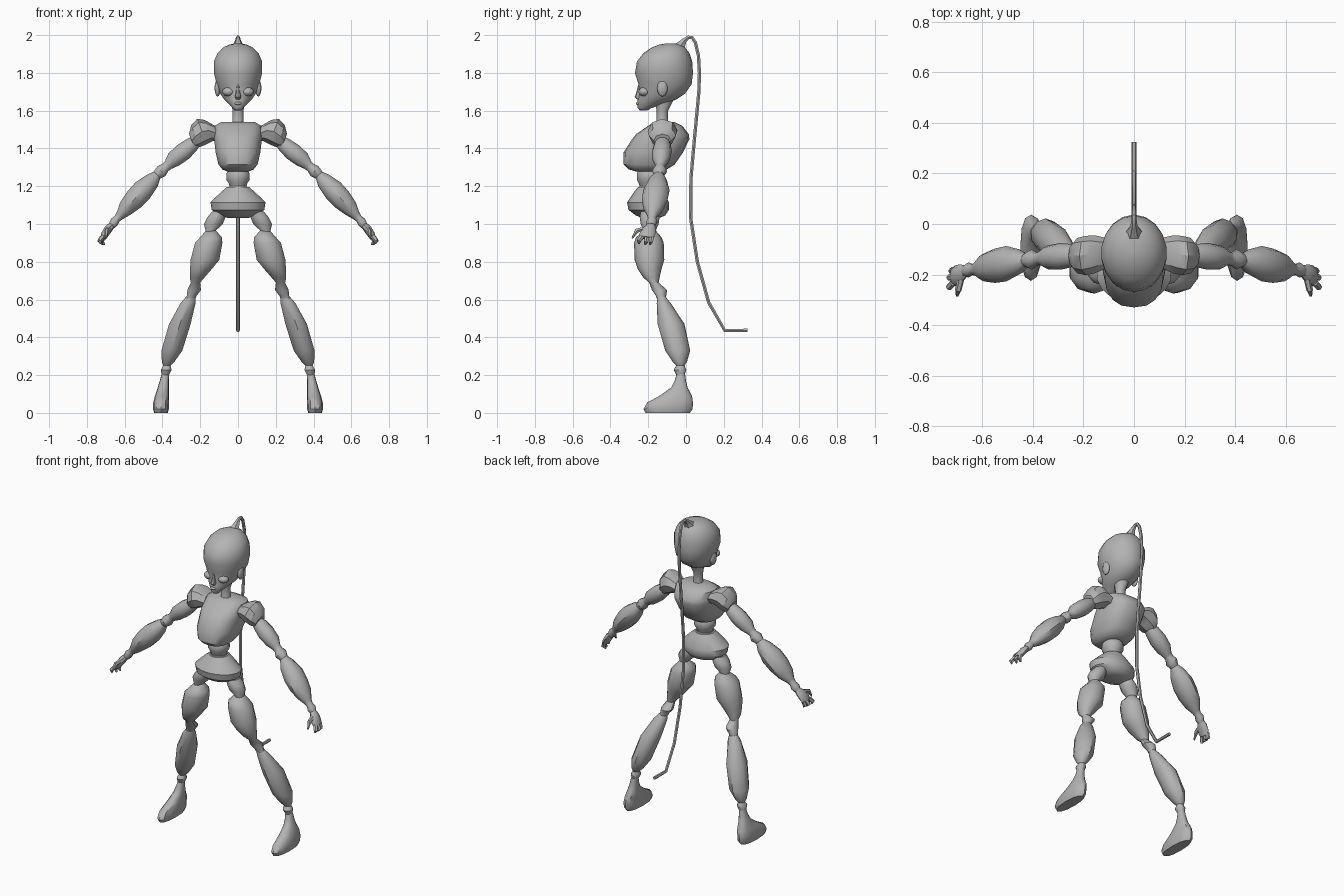
import bpy, bmesh, math
from mathutils import Vector

grey = bpy.data.materials.new("plain_grey")
grey.diffuse_color = (0.45, 0.45, 0.45, 1)


def finish(name, bm, mirror=False, angle=40):
    """Turn a bmesh into a shaded object, mirrored across x when paired."""
    bmesh.ops.recalc_face_normals(bm, faces=bm.faces[:])
    me = bpy.data.meshes.new(name)
    bm.to_mesh(me)
    bm.free()
    me.materials.append(grey)
    me.shade_smooth()
    me.set_sharp_from_angle(angle=math.radians(angle))
    ob = bpy.data.objects.new(name, me)
    bpy.context.collection.objects.link(ob)
    if mirror:
        ob.modifiers.new("mirror", 'MIRROR').use_mirror_merge = False
    return ob


def loft(name, rings, axis=(0, 0, 1), ref=(0, 1, 0), sides=10, power=1.0,
         mirror=False, angle=40):
    """Rings are (x, y, z, radius along ref, radius across), capped at the ends."""
    n = Vector(axis).normalized()
    u = Vector(ref)
    u = (u - n * u.dot(n)).normalized()
    v = n.cross(u)
    bm = bmesh.new()
    loops = []
    for x, y, z, ru, rv in rings:
        loop = []
        for i in range(sides):
            a = 2 * math.pi * i / sides
            c, s = math.cos(a), math.sin(a)
            c = math.copysign(abs(c) ** power, c)
            s = math.copysign(abs(s) ** power, s)
            loop.append(bm.verts.new(Vector((x, y, z)) + u * ru * c + v * rv * s))
        loops.append(loop)
    for a, b in zip(loops, loops[1:]):
        for i in range(sides):
            j = (i + 1) % sides
            bm.faces.new((a[i], a[j], b[j], b[i]))
    bm.faces.new(loops[0])
    bm.faces.new(loops[-1])
    return finish(name, bm, mirror, angle)


def slices(name, rows, **kw):
    """Rows are (z, front y, back y, half width, centre x)."""
    rings = [(r[4] if len(r) > 4 else 0, (r[1] + r[2]) / 2, r[0],
              (r[2] - r[1]) / 2, r[3]) for r in rows]
    return loft(name, rings, **kw)


def blob(name, centre, radii, mirror=False):
    bm = bmesh.new()
    bmesh.ops.create_uvsphere(bm, u_segments=12, v_segments=8, radius=1)
    for v in bm.verts:
        v.co = Vector(centre) + Vector(a * b for a, b in zip(v.co, radii))
    return finish(name, bm, mirror, 60)


# Head and face
slices("head", [
    (1.602, -.245, -.205, .018), (1.615, -.257, -.18, .03), (1.64, -.257, -.10, .055),
    (1.66, -.255, -.05, .075), (1.69, -.25, -.005, .095), (1.74, -.252, .03, .115),
    (1.80, -.27, .037, .13), (1.86, -.26, .033, .13), (1.905, -.225, .018, .11),
    (1.935, -.18, -.005, .08), (1.95, -.14, -.03, .045), (1.955, -.11, -.05, .02)],
    sides=18, angle=70)
blob("eye", (.05, -.222, 1.70), (.034, .03, .024), True)
blob("ear", (.108, -.125, 1.72), (.016, .028, .045), True)
blob("lips", (0, -.25, 1.638), (.02, .016, .009))
slices("nose", [(1.66, -.258, -.23, .014), (1.672, -.272, -.23, .017),
                (1.70, -.262, -.23, .011), (1.735, -.254, -.23, .008)], sides=8)
slices("neck", [(1.50, -.17, -.085, .045), (1.54, -.155, -.095, .03),
                (1.60, -.155, -.095, .03), (1.67, -.17, -.06, .045)])

# Trunk
slices("chest", [
    (1.278, -.265, -.13, .06), (1.29, -.305, -.10, .085), (1.315, -.33, -.06, .105),
    (1.38, -.33, -.015, .12), (1.45, -.285, .018, .128), (1.475, -.265, .015, .128),
    (1.52, -.20, -.02, .125), (1.54, -.17, -.06, .09)],
    sides=18, power=.8)
slices("waist", [
    (1.285, -.25, -.14, .05), (1.27, -.26, -.13, .062), (1.235, -.26, -.13, .064),
    (1.215, -.25, -.14, .05), (1.20, -.245, -.145, .047), (1.18, -.255, -.13, .06)],
    sides=14)
slices("pelvis", [
    (1.195, -.255, -.135, .06), (1.17, -.275, -.12, .09), (1.115, -.312, -.09, .148),
    (1.075, -.305, -.09, .142), (1.045, -.265, -.11, .10), (1.033, -.235, -.14, .06)],
    sides=18)

# Arms, following the downward slope
slope = (.75, 0, -.66)
loft("shoulder", [
    (.11, -.115, 1.48, .06, .045), (.155, -.12, 1.495, .075, .06),
    (.19, -.125, 1.49, .078, .072), (.225, -.125, 1.465, .07, .062),
    (.245, -.125, 1.44, .045, .04)], axis=(.9, 0, -.35), sides=8, mirror=True, angle=30)
loft("upper_arm", [
    (.215, -.125, 1.445, .03, .03), (.245, -.125, 1.42, .045, .042),
    (.29, -.128, 1.382, .053, .05), (.34, -.132, 1.342, .047, .045),
    (.37, -.135, 1.312, .028, .028), (.385, -.138, 1.30, .026, .026),
    (.405, -.14, 1.28, .04, .035), (.43, -.143, 1.258, .026, .026)],
    axis=slope, mirror=True)
loft("forearm", [
    (.425, -.143, 1.262, .024, .024), (.455, -.15, 1.228, .05, .045),
    (.505, -.157, 1.178, .07, .06), (.55, -.165, 1.13, .068, .058),
    (.595, -.172, 1.083, .055, .045), (.625, -.178, 1.045, .027, .026),
    (.64, -.18, 1.028, .022, .02), (.655, -.182, 1.01, .03, .026),
    (.67, -.185, .99, .021, .02)], axis=slope, mirror=True)
loft("palm", [
    (.665, -.185, .998, .02, .017), (.685, -.195, .975, .036, .022),
    (.705, -.205, .945, .042, .02), (.715, -.207, .925, .035, .016)],
    axis=(.5, -.1, -.85), sides=8, mirror=True)

# Hand digits: start, bend, tip
for name, pts in {
    "thumb": [(.685, -.215, .975), (.695, -.26, .965), (.70, -.285, .925)],
    "front_finger": [(.715, -.232, .935), (.732, -.25, .91), (.728, -.25, .895)],
    "middle_finger": [(.715, -.207, .93), (.73, -.212, .905), (.718, -.217, .89)],
    "back_finger": [(.713, -.182, .935), (.722, -.186, .905), (.708, -.192, .89)],
}.items():
    loft(name, [(*p, r, r) for p, r in zip(pts, (.014, .013, .005))],
         axis=Vector(pts[2]) - Vector(pts[0]), ref=(1, 0, 0), sides=6, mirror=True)

# Legs
slices("hip_joint", [
    (1.065, -.24, -.15, .04, .10), (1.035, -.245, -.14, .05, .115),
    (1.0, -.24, -.145, .053, .13), (.965, -.225, -.16, .028, .145),
    (.94, -.225, -.16, .03, .15)], mirror=True)
slices("thigh", [
    (.965, -.22, -.16, .028, .143), (.93, -.265, -.13, .06, .143),
    (.90, -.275, -.118, .076, .155), (.81, -.272, -.115, .08, .175),
    (.76, -.255, -.13, .06, .197), (.715, -.225, -.14, .04, .217),
    (.69, -.195, -.145, .026, .225), (.65, -.18, -.10, .038, .232),
    (.62, -.16, -.105, .027, .245), (.605, -.155, -.105, .028, .252)],
    mirror=True)
slices("calf", [
    (.615, -.15, -.108, .026, .25), (.58, -.155, -.08, .042, .265),
    (.47, -.15, -.008, .06, .308), (.33, -.11, .022, .058, .35),
    (.27, -.07, .005, .035, .37), (.25, -.052, -.008, .02, .376),
    (.228, -.065, .002, .03, .38), (.198, -.05, -.008, .02, .385)],
    mirror=True)
slices("foot", [
    (.205, -.05, -.005, .02, .385), (.17, -.06, 0, .024, .39),
    (.135, -.078, .008, .03, .395), (.09, -.14, .032, .038, .402),
    (.055, -.205, .037, .042, .407), (.02, -.225, .035, .042, .408),
    (0, -.215, .02, .036, .408)], mirror=True, sides=12, power=.85)

# Trailing head cable, flaring into the crown
path = [(-.04, 1.925, 4.5), (-.025, 1.95, 2.6), (-.008, 1.972, 1.5), (.012, 1.988, 1.1),
        (.032, 1.988, 1), (.05, 1.96, 1), (.066, 1.89, 1), (.071, 1.80, 1),
        (.068, 1.70, 1), (.055, 1.56, 1), (.04, 1.40, 1), (.026, 1.24, 1), (.025, 1.03, 1),
        (.06, .80, 1), (.12, .585, 1), (.205, .437, 1), (.325, .437, 1)]
curve = bpy.data.curves.new("head_cable", 'CURVE')
curve.dimensions = '3D'
curve.bevel_depth = .01
curve.bevel_resolution = 1
curve.use_fill_caps = True
spline = curve.splines.new('POLY')
spline.points.add(len(path) - 1)
for p, (y, z, r) in zip(spline.points, path):
    p.co = (0, y, z, 1)
    p.radius = r
curve.materials.append(grey)
cable = bpy.data.objects.new("head_cable", curve)
bpy.context.collection.objects.link(cable)
bpy.context.view_layer.objects.active = cable
cable.select_set(True)
bpy.ops.object.convert(target='MESH')
cable = bpy.context.object
cable.data.shade_smooth()
cable.data.set_sharp_from_angle(angle=math.radians(50))
